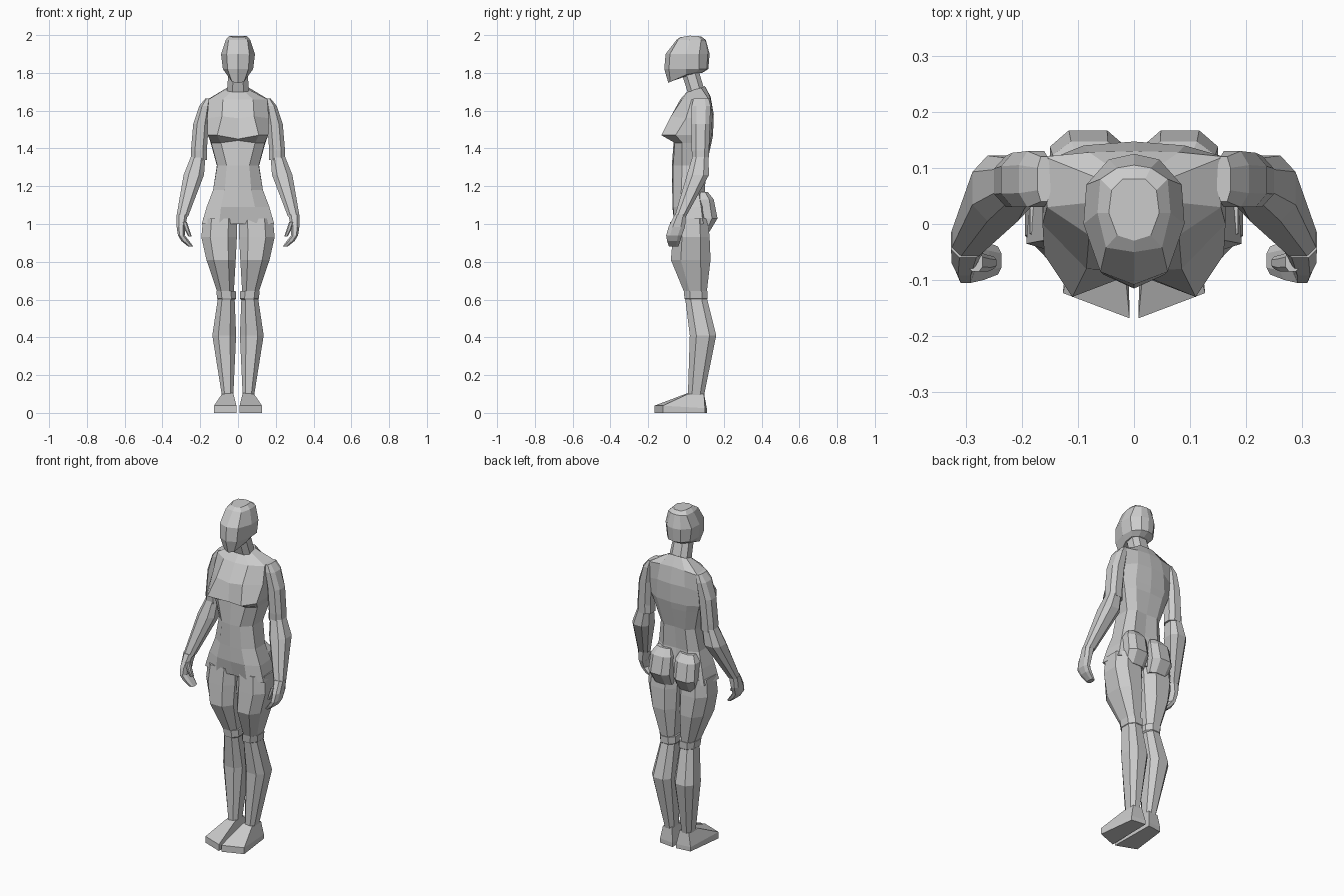
import bpy, bmesh

cube = bpy.data.objects.get("Cube")
if cube:
    bpy.data.objects.remove(cube, do_unlink=True)

GREY = (0.6, 0.6, 0.6, 1.0)
mat = bpy.data.materials.new("plain grey")
mat.use_nodes = True
mat.diffuse_color = GREY
mat.node_tree.nodes["Principled BSDF"].inputs["Base Color"].default_value = GREY


def loft(name, rings):
    """Skin a stack of equal-length rings of 3D points and cap both ends."""
    bm = bmesh.new()
    vs = [[bm.verts.new(p) for p in ring] for ring in rings]
    n = len(rings[0])
    for a, b in zip(vs, vs[1:]):
        for i in range(n):
            j = (i + 1) % n
            bm.faces.new((a[i], a[j], b[j], b[i]))
    bm.faces.new(vs[0])
    bm.faces.new(vs[-1])
    bmesh.ops.recalc_face_normals(bm, faces=bm.faces)
    me = bpy.data.meshes.new(name)
    bm.to_mesh(me)
    bm.free()
    me.materials.append(mat)
    ob = bpy.data.objects.new(name, me)
    bpy.context.collection.objects.link(ob)


def box_ring(z, x0, x1, y0, y1, c=0.25):
    """Rectangle with cut corners, lying at height z."""
    a, b = (x1 - x0) * c, (y1 - y0) * c
    return [(x0 + a, y0, z), (x1 - a, y0, z), (x1, y0 + b, z), (x1, y1 - b, z),
            (x1 - a, y1, z), (x0 + a, y1, z), (x0, y1 - b, z), (x0, y0 + b, z)]


def sym_ring(z, pts):
    """Half outline from front centre to back centre; a third value shifts z."""
    full = [(p[0], p[1], z + (p[2] if len(p) > 2 else 0)) for p in pts]
    return full + [(-x, y, h) for x, y, h in full[-2:0:-1]]


def pair(name, rings):
    """Left part at +x and its mirrored right twin."""
    loft("left_" + name, rings)
    loft("right_" + name, [[(-x, y, z) for x, y, z in r] for r in rings])


# Head, with a pointed chin
loft("head", [
    sym_ring(2.0, [(0, -.03, -.01), (.03, -.02, -.01), (.045, .02, -.003), (.04, .06, -.005), (.02, .08, -.01), (0, .08, -.008)]),
    sym_ring(1.975, [(0, -.05), (.05, -.042), (.065, .02), (.06, .08), (.03, .1), (0, .105)]),
    sym_ring(1.9, [(0, -.108), (.06, -.085), (.09, 0), (.085, .07), (.045, .115), (0, .125)]),
    sym_ring(1.82, [(0, -.115), (.055, -.09), (.08, 0), (.075, .07), (.04, .11), (0, .118)]),
    sym_ring(1.79, [(0, -.093, -.045), (.032, -.083, -.037), (.058, 0, 0), (.055, .05, .01), (.03, .08, .01), (0, .085, .01)]),
])
loft("neck", [box_ring(1.82, -.05, .05, -.03, .065),
              box_ring(1.70, -.058, .058, .008, .1)])

# Torso from neck base to crotch, with an overhanging bust
loft("torso", [
    sym_ring(1.71, [(0, .005, -.01), (.035, .012, -.01), (.06, .04), (.06, .08, .01), (.04, .1, .02), (0, .1, .02)]),
    sym_ring(1.66, [(0, -.03), (.08, -.02), (.155, .03), (.16, .12), (.08, .128, .01), (0, .13, .015)]),
    sym_ring(1.56, [(0, -.085), (.085, -.08, .01), (.163, 0), (.163, .11), (.09, .14, .02), (0, .147, .02)]),
    sym_ring(1.47, [(0, -.088, -.02), (.11, -.13), (.16, -.055), (.158, .1), (.1, .135), (0, .143)]),
    sym_ring(1.43, [(0, -.065, .012), (.09, -.06), (.142, -.02), (.145, .095), (.09, .128), (0, .135)]),
    sym_ring(1.31, [(0, -.075), (.06, -.068), (.11, -.02), (.112, .075), (.07, .108), (0, .105)]),
    sym_ring(1.18, [(0, -.073), (.07, -.068), (.132, -.025), (.132, .065), (.08, .1), (0, .092)]),
    sym_ring(1.09, [(0, -.072), (.09, -.068), (.166, -.03), (.16, .08), (.1, .115), (0, .1)]),
    sym_ring(1.0, [(0, -.045), (.1, -.062), (.192, -.035), (.182, .09), (.1, .12), (0, .09)]),
])


def stack(rows):
    return [box_ring(*r) for r in rows]


# Hips and legs
pair("buttock", stack([(1.17, .03, .12, .06, .115), (1.13, .014, .145, .05, .147),
                       (1.03, .014, .15, .05, .167), (.96, .02, .14, .05, .125)]))
pair("thigh", stack([(1.03, .005, .185, -.06, .115), (.93, .006, .194, -.07, .125),
                     (.81, .012, .167, -.08, .13), (.64, .022, .11, -.01, .11)]))
pair("knee_band", stack([(.645, .012, .115, -.012, .115), (.605, .01, .11, -.008, .115),
                         (.595, .02, .1, 0, .105)]))
pair("calf", stack([(.61, .018, .106, -.005, .11), (.41, .01, .136, .02, .16),
                    (.09, .025, .085, .01, .095)]))

# Wedge foot with the toe splayed outwards
sole = [(.008, -.168), (.127, -.123), (.1, .1), (.012, .11)]
pair("foot", [
    [(.025, .01, .105), (.085, .01, .1), (.085, .095, .1), (.025, .095, .105)],
    [(x, y, .038 if y < 0 else .025) for x, y in sole],
    [(x, y, 0) for x, y in sole]])

# Arms, bent slightly forwards below the elbow
pair("upper_arm", stack([(1.665, .148, .172, .04, .12), (1.625, .145, .205, .03, .13),
                         (1.53, .155, .237, .03, .127), (1.39, .165, .249, .03, .122),
                         (1.34, .163, .25, .033, .12)]))
pair("forearm", stack([(1.36, .172, .248, .035, .118), (1.26, .18, .288, .005, .122),
                       (1.04, .264, .326, -.06, 0)]))
pair("hand", stack([(1.05, .266, .326, -.06, 0), (.985, .28, .325, -.092, -.005),
                    (.94, .282, .318, -.105, -.022), (.91, .258, .3, -.1, -.03),
                    (.88, .236, .262, -.09, -.04)]))
pair("thumb", stack([(1.01, .27, .295, -.085, -.05), (.965, .255, .28, -.085, -.055),
                     (.935, .245, .263, -.08, -.058)]))
